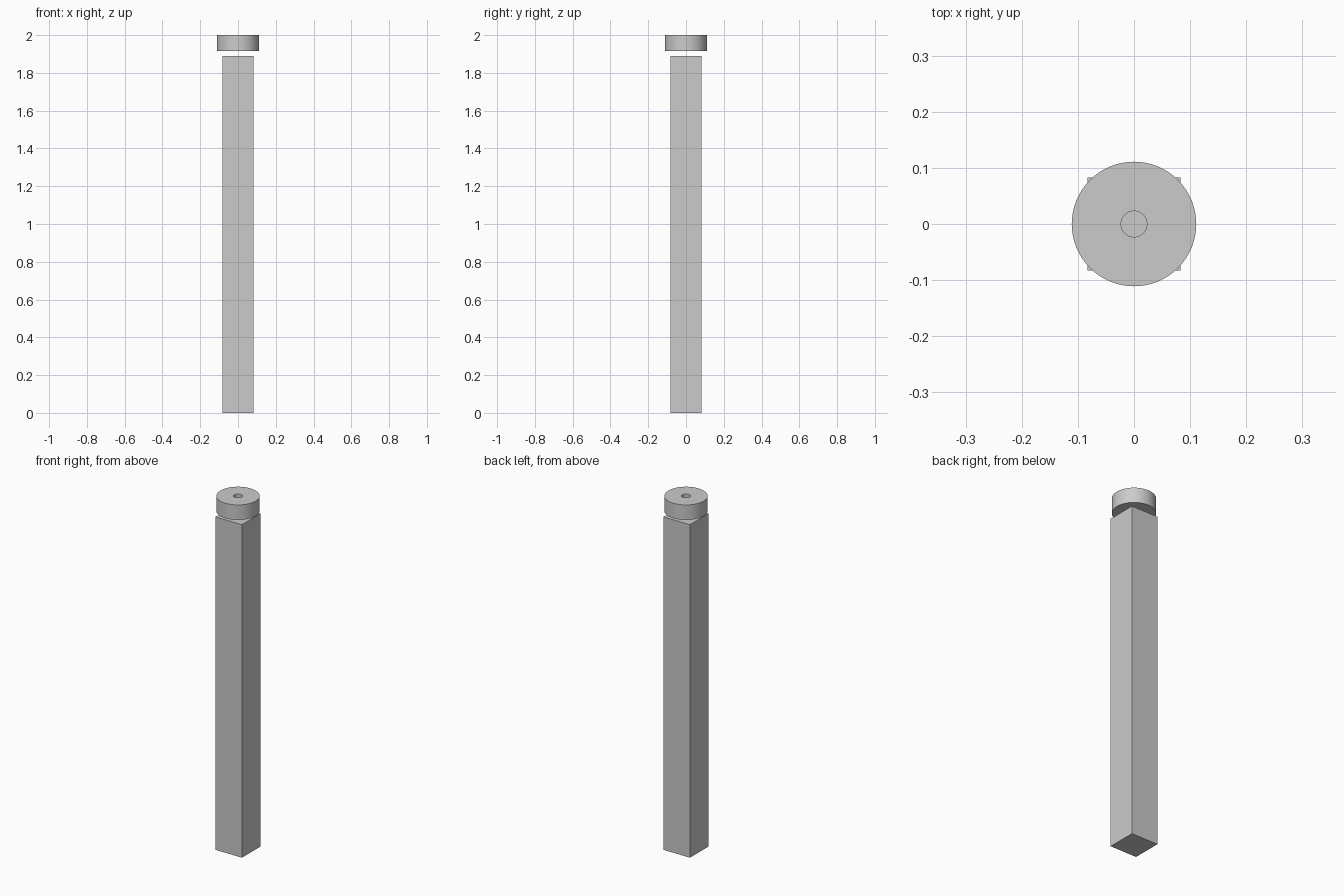
import bpy
import bmesh
import math

cube = bpy.data.objects.get("Cube")
if cube:
    bpy.data.objects.remove(cube, do_unlink=True)

# Single plain grey
grey = bpy.data.materials.new("plain_grey")
grey.use_nodes = True
colour = (0.6, 0.6, 0.6, 1)
grey.diffuse_color = colour
grey.node_tree.nodes["Principled BSDF"].inputs["Base Color"].default_value = colour

POST_WIDTH, POST_HEIGHT = 0.166, 1.89
CAP_RADIUS, HOLE_RADIUS = 0.111, 0.023
CAP_BOTTOM, CAP_TOP = 1.915, 2.0

# Square post
bpy.ops.mesh.primitive_cube_add(size=1, location=(0, 0, POST_HEIGHT / 2))
post = bpy.context.object
post.name = "square_post"
post.scale = (POST_WIDTH, POST_WIDTH, POST_HEIGHT)
bpy.ops.object.transform_apply(location=False, rotation=False, scale=True)
post.data.materials.append(grey)

# Round cap with a centre hole, turned from a rectangular section
bm = bmesh.new()
section = [(HOLE_RADIUS, CAP_BOTTOM), (CAP_RADIUS, CAP_BOTTOM),
           (CAP_RADIUS, CAP_TOP), (HOLE_RADIUS, CAP_TOP)]
verts = [bm.verts.new((r, 0, z)) for r, z in section]
edges = [bm.edges.new((verts[i], verts[(i + 1) % 4])) for i in range(4)]
bmesh.ops.spin(bm, geom=verts + edges, cent=(0, 0, 0), axis=(0, 0, 1),
               angle=math.tau, steps=64, use_merge=True)
bmesh.ops.remove_doubles(bm, verts=bm.verts, dist=0.0001)
bmesh.ops.recalc_face_normals(bm, faces=bm.faces)
mesh = bpy.data.meshes.new("round_cap")
bm.to_mesh(mesh)
bm.free()
mesh.materials.append(grey)
cap = bpy.data.objects.new("round_cap", mesh)
bpy.context.collection.objects.link(cap)

bpy.ops.object.select_all(action="DESELECT")
cap.select_set(True)
bpy.context.view_layer.objects.active = cap
bpy.ops.object.shade_smooth_by_angle(angle=math.radians(30))
